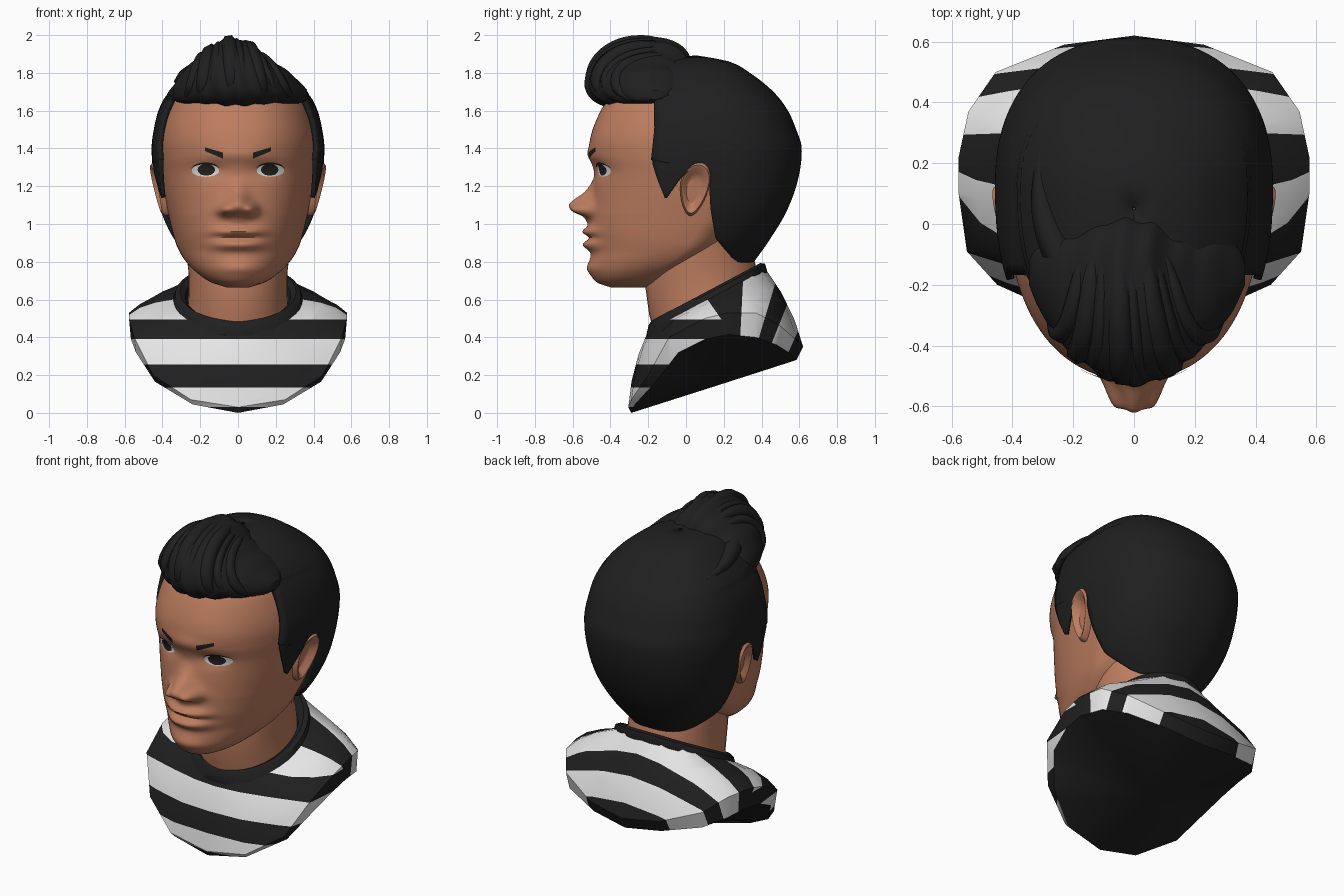
import bpy, bmesh, math
from math import sin, cos, pi, exp, copysign
from mathutils import Vector

cube = bpy.data.objects.get("Cube")
if cube:
    bpy.data.objects.remove(cube, do_unlink=True)


def material(name, rgb):
    m = bpy.data.materials.new(name)
    m.use_nodes = True
    m.diffuse_color = (*rgb, 1)
    bsdf = next(n for n in m.node_tree.nodes if n.type == 'BSDF_PRINCIPLED')
    bsdf.inputs["Base Color"].default_value = (*rgb, 1)
    bsdf.inputs["Roughness"].default_value = 0.8
    return m


SKIN = material("skin", (0.51, 0.205, 0.115))
HAIR = material("hair_black", (0.014, 0.014, 0.014))
WHITE = material("shirt_white", (0.78, 0.78, 0.78))
BLACK = material("shirt_black", (0.014, 0.014, 0.014))
EYE = material("eye_white", (0.72, 0.72, 0.70))
IRIS = material("iris_dark", (0.018, 0.016, 0.015))


def finish(name, bm, mats, angle=40):
    me = bpy.data.meshes.new(name)
    bm.to_mesh(me)
    bm.free()
    for m in mats:
        me.materials.append(m)
    ob = bpy.data.objects.new(name, me)
    bpy.context.collection.objects.link(ob)
    bpy.ops.object.select_all(action='DESELECT')
    ob.select_set(True)
    bpy.context.view_layer.objects.active = ob
    bpy.ops.object.shade_smooth_by_angle(angle=math.radians(angle))
    return ob


def grid(rows, closed=True, caps=True):
    """Skin a list of equal-length point rows."""
    bm = bmesh.new()
    vs = [[bm.verts.new(p) for p in r] for r in rows]
    n = len(rows[0])
    for a, b in zip(vs, vs[1:]):
        for i in range(n if closed else n - 1):
            j = (i + 1) % n
            bm.faces.new((a[i], a[j], b[j], b[i]))
    if closed and caps:
        bm.faces.new(vs[0])
        bm.faces.new(vs[-1])
    bmesh.ops.recalc_face_normals(bm, faces=bm.faces)
    return bm


def interp(tab, z, smooth=True):
    """Interpolate table rows (key, values...) at z."""
    z = min(max(z, tab[0][0]), tab[-1][0])
    i = max(k for k in range(len(tab) - 1) if tab[k][0] <= z)
    a, b = tab[i], tab[i + 1]
    p, q = tab[max(i - 1, 0)], tab[min(i + 2, len(tab) - 1)]
    h = b[0] - a[0]
    t = (z - a[0]) / h
    out = []
    for k in range(1, len(a)):
        if not smooth:
            out.append(a[k] + (b[k] - a[k]) * t)
            continue
        m0 = (b[k] - p[k]) / (b[0] - p[0]) * h
        m1 = (q[k] - a[k]) / (q[0] - a[0]) * h
        out.append((2*t**3 - 3*t*t + 1) * a[k] + (t**3 - 2*t*t + t) * m0
                   + (3*t*t - 2*t**3) * b[k] + (t**3 - t*t) * m1)
    return out


def g(d, s):
    return exp(-(d / s) ** 2)


def spow(v, p):
    return copysign(abs(v) ** p, v)


# ---- head: height, front y, back y, half width, widest y
HEAD = [(.665, -.40, -.20, .06, -.30), (.69, -.47, -.08, .14, -.25), (.74, -.50, 0, .215, -.18),
        (.80, -.505, .10, .275, -.08), (.87, -.50, .20, .318, 0), (.95, -.507, .28, .345, .05),
        (1.05, -.50, .38, .37, .10), (1.15, -.492, .45, .392, .12), (1.27, -.485, .52, .41, .12),
        (1.36, -.506, .55, .42, .12), (1.45, -.507, .55, .42, .12), (1.55, -.475, .52, .40, .12),
        (1.65, -.42, .46, .36, .12), (1.75, -.32, .37, .27, .10), (1.82, -.18, .24, .16, .06)]
NOSE = [(.98, 0, .05), (1.01, .02, .06), (1.04, .045, .075), (1.065, .10, .078), (1.10, .124, .07),
        (1.13, .098, .062), (1.17, .046, .055), (1.24, .006, .05), (1.30, .002, .05), (1.38, 0, .06)]


def bump(x, z):
    """Forward relief of nose, eye sockets, brow, lips and chin."""
    h, w = interp(NOSE, z)
    ax = abs(x)
    lip = exp(-(ax / .13) ** 3)
    return (h * g(x, w) + .055 * g(ax - .07, .034) * g(z - 1.077, .03)
            - .02 * g(ax - .15, .08) * g(z - 1.285, .045) + .014 * g(x, .12) * g(z - 1.37, .04)
            + lip * (.042 * g(z - .96, .026) + .045 * g(z - .89, .03) - .012 * g(z - .926, .014))
            + .02 * g(x, .12) * g(z - .765, .04))


def skin_y(x, z):
    """Front of the face: a superellipse, fuller above the jaw."""
    yf, yb, hw, yc = interp(HEAD, z)
    n = 2.05 + .25 * min(1, max(0, (z - .85) / .2))
    return yc - (yc - yf) * max(0, 1 - abs(x / hw) ** n) ** (1 / n) - bump(x, z)


rows = []
for k in range(111):
    z = .665 + (1.82 - .665) * k / 110
    yf, yb, hw, yc = interp(HEAD, z)
    row = []
    for i in range(120):
        t = -pi + 2 * pi * i / 120
        t -= .6 * sin(t)
        x = hw * sin(t)
        row.append((x, skin_y(x, z) if cos(t) > 0 else yc - (yb - yc) * cos(t), z))
    rows.append(row)
finish("head", grid(rows), [SKIN], 60)


# ---- neck and collar: tilted rings (centre y, centre z, half width, half depth, slope)
def ring(cy, cz, hw, hd, slope, n=40):
    return [(hw * sin(2*pi*i/n), cy - hd * cos(2*pi*i/n), cz - slope * hd * cos(2*pi*i/n)) for i in range(n)]


finish("neck", grid([ring(.11, .50, .27, .265, .5), ring(.09, .64, .262, .285, .42),
                     ring(.07, .75, .262, .285, .3), ring(.05, .96, .29, .25, 0)]), [SKIN], 60)
finish("collar", grid([ring(.11, .55, .335, .31, .53), ring(.11, .58, .348, .32, .53),
                       ring(.11, .628, .333, .308, .53), ring(.105, .64, .308, .288, .53),
                       ring(.105, .62, .28, .265, .53), ring(.105, .56, .268, .255, .53)], caps=False), [BLACK], 35)

# ---- shirt bust: upper and lower rim from front to back
RIM_TOP = [(0, -.305, .03), (.25, -.29, .07), (.45, -.20, .20), (.55, -.09, .40), (.577, .10, .50),
           (.577, .22, .53), (.545, .37, .53), (.455, .50, .46), (.23, .59, .38), (0, .62, .35)]
RIM_LOW = [(0, -.29, 0), (.24, -.27, .045), (.44, -.16, .165), (.54, -.04, .32), (.567, .10, .39),
           (.567, .22, .415), (.535, .37, .40), (.445, .48, .36), (.225, .56, .31), (0, .585, .28)]
NECKLINE = [(.34 * sin(pi*i/9), .11 - .31 * cos(pi*i/9), .60 - .165 * cos(pi*i/9)) for i in range(10)]


def both(half):
    return half + [(-x, y, z) for x, y, z in reversed(half[1:-1])]


def blend(a, b, t, puff):
    return [tuple(Vector(p).lerp(Vector(q), t) + Vector((p[0] * puff, (p[1] - .1) * puff, puff * .3)))
            for p, q in zip(a, b)]


bm = grid([both(r) for r in (NECKLINE, blend(NECKLINE, RIM_TOP, .35, .05),
                             blend(NECKLINE, RIM_TOP, .7, .05), RIM_TOP, RIM_LOW)], caps=False)
bm.verts.ensure_lookup_table()
low = bm.verts[-18:]
hub = bm.verts.new((0, .15, .14))
for i in range(18):
    bm.faces.new((low[i], low[(i + 1) % 18], hub)).material_index = 1
bmesh.ops.recalc_face_normals(bm, faces=bm.faces)
# stripes: level cuts in front, planes fanning over the shoulders and down the back
FRONT = [.03, .135, .255, .39, .495]
BACK = [(.295, .05), (.435, .3), (.53, .4), (.65, .45)]


def is_back(c):
    return c.y + .7 * (c.z - .52) > .17


def cut(co, no, keep):
    fs = [f for f in bm.faces if f.material_index == 0 and keep(f.calc_center_median())]
    geom = fs + list({e for f in fs for e in f.edges}) + list({v for f in fs for v in f.verts})
    bmesh.ops.bisect_plane(bm, geom=geom, plane_co=co, plane_no=no)


cut((0, .17, .52), (0, 1, .7), lambda c: True)
for z in FRONT:
    cut((0, 0, z), (0, 0, 1), lambda c: not is_back(c))
for s, slant in BACK:
    cut((0, s, .56), (0, 1, -slant), is_back)
for f in bm.faces:
    if f.material_index == 0:
        c = f.calc_center_median()
        if is_back(c):
            f.material_index = 1 - sum(c.y + m * (.56 - c.z) > s for s, m in BACK) % 2
        else:
            f.material_index = 1 - sum(c.z > z for z in FRONT) % 2
finish("striped_shirt", bm, [WHITE, BLACK], 35)

# ---- hair cap: height, front y, back y, half width, widest y
CAP = [(.80, -.40, .345, .22, .08), (.92, -.44, .43, .325, .10), (1.07, -.46, .52, .395, .12),
       (1.235, -.48, .58, .432, .12), (1.40, -.50, .60, .445, .12), (1.50, -.49, .57, .433, .12),
       (1.60, -.45, .525, .408, .12), (1.69, -.40, .455, .36, .11), (1.78, -.29, .345, .275, .08),
       (1.85, -.13, .22, .16, .06), (1.88, .045, .055, .004, .05)]
HAIRLINE = [(.80, .28), (.83, .24), (.93, .155), (1.08, .13), (1.25, .12), (1.315, .07),
            (1.33, -.183), (1.50, -.165), (1.66, -.165), (1.69, -.6)]
BOXY = .86


def cap_angle(z, y):
    yf, yb, hw, yc = interp(CAP, z)
    r = yc - y
    r /= yc - yf if r > 0 else yb - yc
    return math.acos(spow(max(-1, min(1, r)), 1 / BOXY))


def cap_point(z, t, side=1):
    yf, yb, hw, yc = interp(CAP, z)
    depth = yc - yf if cos(t) > 0 else yb - yc
    return (side * hw * spow(sin(t), BOXY), yc - depth * spow(cos(t), BOXY), z)


def thicken(ob, t):
    m = ob.modifiers.new("thickness", 'SOLIDIFY')
    m.thickness, m.offset = t, 0


rows = []
for k in range(73):
    z = .80 + 1.08 * k / 72
    a = cap_angle(z, interp(HAIRLINE, z, False)[0])
    rows.append([cap_point(z, a + (2 * pi - 2 * a) * i / 56) for i in range(57)])
thicken(finish("hair_cap", grid(rows, closed=False), [HAIR], 60), .025)

BURN = [(1.14, -.11, -.10), (1.24, -.15, -.03), (1.33, -.178, .07), (1.38, -.17, .07)]
# ear rings from dish to rim to head: size, lift
EAR = [(.08, -.006), (.35, -.008), (.6, .0), (.76, .026), (.9, .032), (1.0, .016), (.95, -.05)]
for side, tag in ((1, "left"), (-1, "right")):
    rows = []
    for k in range(13):
        z = 1.14 + .02 * k
        y0, y1 = interp(BURN, z, False)
        rows.append([cap_point(z, cap_angle(z, y0 + (y1 - y0) * i / 8), side) for i in range(9)])
    thicken(finish(tag + "_sideburn", grid(rows, closed=False), [HAIR], 60), .022)

    rows = []
    for r, h in EAR:
        row = []
        for i in range(28):
            a = 2 * pi * i / 28
            dz = .142 * r * sin(a)
            dy = .076 * r * cos(a) * (1 + .28 * sin(a)) + .15 * dz
            row.append((side * (.402 + h + .2 * dz + .16 * dy), .045 + dy, 1.185 + dz))
        rows.append(row)
    finish(tag + "_ear", grid(rows), [SKIN], 50)

# ---- quiff: x, centre y, half depth, bottom z, top z
QUIFF = [(-.345, -.16, .04, 1.66, 1.72), (-.32, -.17, .09, 1.645, 1.77), (-.25, -.21, .165, 1.63, 1.85),
         (-.15, -.24, .225, 1.62, 1.93), (-.06, -.25, .265, 1.61, 1.985), (.04, -.25, .27, 1.61, 1.965),
         (.14, -.24, .235, 1.62, 1.89), (.25, -.20, .175, 1.63, 1.82), (.33, -.165, .11, 1.64, 1.75),
         (.365, -.16, .04, 1.66, 1.71)]


def quiff_point(x, a, k=1.0):
    """Section leaning back towards its top."""
    cy, ry, zb, zt = interp(QUIFF, x)
    dz = k * (zt - zb) / 2 * spow(sin(a), .85 if sin(a) < 0 else 1)
    return (x, cy - k * ry * spow(cos(a), .85) + .25 * dz, (zb + zt) / 2 + dz)


rows = [[quiff_point(-.345 + .71 * k / 60, 2 * pi * i / 40,
                     1 + .025 * sin(.71 * k + 3 * sin(2 * pi * i / 40)))
         for i in range(40)] for k in range(61)]
finish("quiff", grid(rows), [HAIR], 35)


def lock(name, pts, radii):
    cu = bpy.data.curves.new(name, 'CURVE')
    cu.dimensions, cu.bevel_depth, cu.bevel_resolution, cu.use_fill_caps = '3D', 1, 1, True
    sp = cu.splines.new('NURBS')
    sp.points.add(len(pts) - 1)
    for p, co, r in zip(sp.points, pts, radii):
        p.co, p.radius = (*co, 1), r
    sp.use_endpoint_u, sp.order_u, sp.resolution_u = True, 3, 6
    cu.materials.append(HAIR)
    bpy.context.collection.objects.link(bpy.data.objects.new(name, cu))


# locks fan forward from the crown and curl down over the forehead
for n, (xe, r) in enumerate(((-.28, .8), (-.2, 1.1), (-.13, .7), (-.03, 1.1), (.04, .7), (.15, 1.1), (.22, .7), (.3, .8))):
    path = [quiff_point(xe + (-.07 - xe) * .6 * (j / 6), math.radians(-48 + 30 * j), .91) for j in range(7)]
    lock(f"quiff_lock_{n + 1}", path, [r * w for w in (.012, .035, .042, .042, .04, .03, .012)])
# folded lock running from the side of the crown into the quiff
lock("side_fold", [cap_point(z, cap_angle(z, y), -1) for z, y in ((1.73, .24), (1.75, .1), (1.77, -.02), (1.79, -.12))]
     + [(-.15, -.24, 1.86)], (.015, .035, .05, .06, .05))


# ---- painted face details hugging the skin
def decal(name, rows, mat, lift, dome=0.0):
    pts = [[(x, skin_y(x, z) - lift - dome * (1 - k / (len(rows) - 1)), z) for x, z in r] for k, r in enumerate(rows)]
    bm = grid(pts, closed=False)
    for f in bm.faces:
        f.normal_update()
        if f.normal.y > 0:
            f.normal_flip()
    finish(name, bm, [mat], 60)


def disc(cx, cz, rx, rz):
    return [[(cx + rx * r / 6 * cos(2*pi*i/24), cz + rz * r / 6 * sin(2*pi*i/24)) for i in range(25)]
            for r in range(7)]


for side, tag in ((1, "left"), (-1, "right")):
    decal(tag + "_eye", disc(side * .172, 1.283, .073, .033), EYE, .003, .006)
    decal(tag + "_iris", disc(side * .168, 1.287, .046, .031), IRIS, .007, .005)
    lid = [[(side * .172 + .078 * cos(pi*i/16), 1.285 + h * sin(pi*i/16)) for i in range(17)] for h in (.031, .041)]
    decal(tag + "_lash", lid, IRIS, .006)
    # brow thick at the inner end, rising and thinning outwards
    brow = [[(side * (.08 + .095 * i / 10), 1.362 + .034 * i / 10 + w * (.016 - .006 * i / 10))
             for i in range(11)] for w in (-1, 0, 1)]
    decal(tag + "_eyebrow", brow, HAIR, .006)
